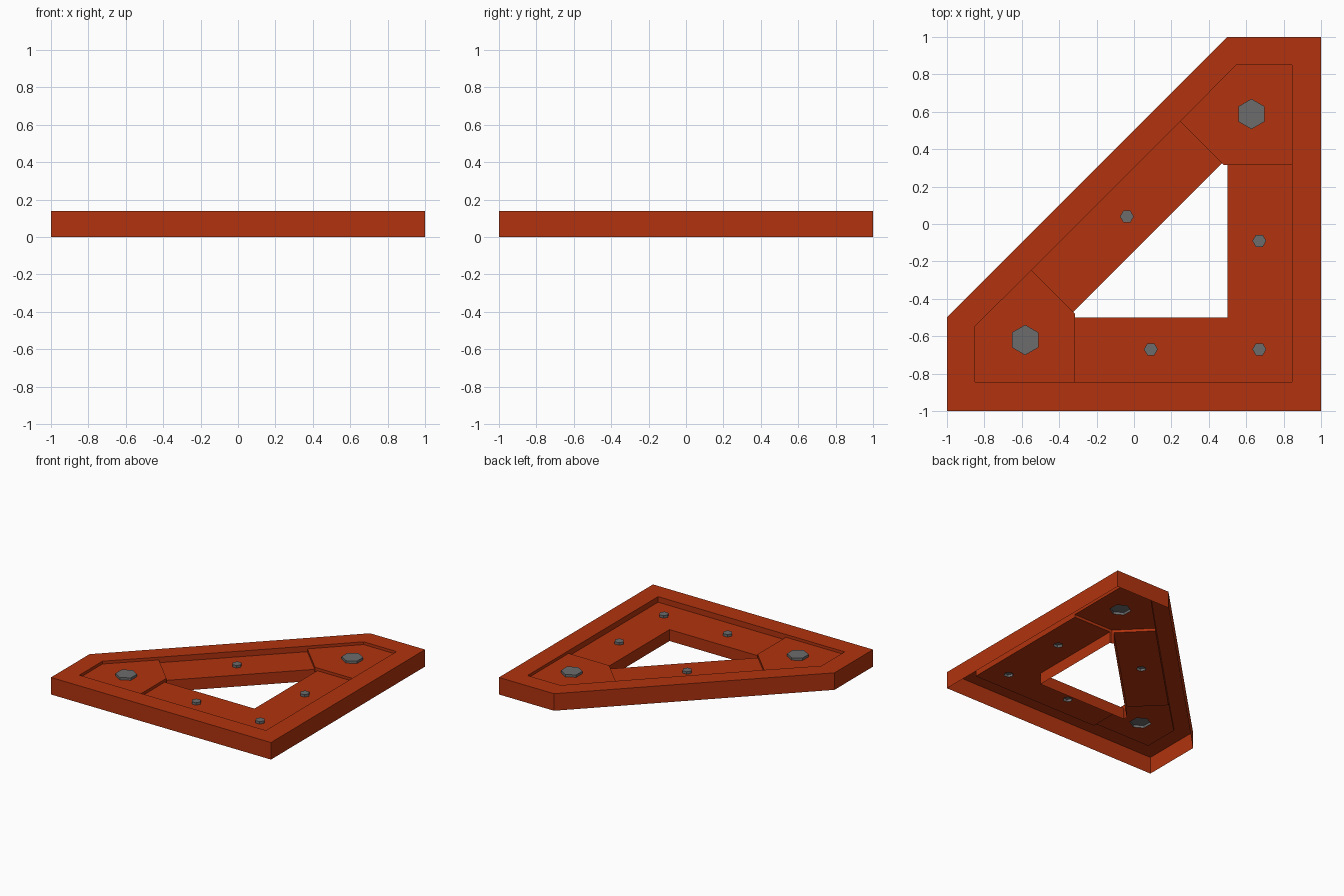
import bpy, bmesh, math
from mathutils import Vector

if "Cube" in bpy.data.objects:
    bpy.data.objects.remove(bpy.data.objects["Cube"])

RIM, PLATE, FLOOR = 0.14, 0.117, 0.094   # surface levels
BOLT_H = 0.02


def material(name, rgb):
    m = bpy.data.materials.new(name)
    m.use_nodes = True
    m.diffuse_color = (*rgb, 1)
    m.node_tree.nodes["Principled BSDF"].inputs["Base Color"].default_value = (*rgb, 1)
    return m


orange = material("burnt orange", (0.445, 0.033, 0.0045))
grey = material("bolt grey", (0.15, 0.15, 0.15))


def flip(pts):
    """Mirror points across the diagonal symmetry line."""
    return [(-y, -x) for x, y in pts]


def sheet(bm, z, *loops):
    """Flat sheet: the first loop is the outline, the others are holes."""
    edges = []
    for loop in loops:
        vs = [bm.verts.new((x, y, z)) for x, y in loop]
        edges += [bm.edges.new((v, vs[i - 1])) for i, v in enumerate(vs)]
    bmesh.ops.triangle_fill(bm, edges=edges, use_dissolve=False,
                            use_beauty=True, normal=(0, 0, 1))


def wall(bm, path, z0, z1):
    """Upright strip along a path."""
    for (ax, ay), (bx, by) in zip(path, path[1:]):
        bm.faces.new([bm.verts.new(p) for p in
                      ((ax, ay, z0), (bx, by, z0), (bx, by, z1), (ax, ay, z1))])


def hexagon(x, y, r, turn):
    return [(x + r * math.cos(math.radians(60 * i + turn)),
             y + r * math.sin(math.radians(60 * i + turn))) for i in range(6)]


def finish(bm, name, mat):
    bmesh.ops.remove_doubles(bm, verts=bm.verts, dist=0.0005)
    bmesh.ops.recalc_face_normals(bm, faces=bm.faces)
    top = max(bm.faces, key=lambda f: (round(f.calc_center_median().z, 4), abs(f.normal.z)))
    if top.normal.z < 0:
        bmesh.ops.reverse_faces(bm, faces=bm.faces)
    me = bpy.data.meshes.new(name)
    bm.to_mesh(me)
    bm.free()
    me.materials.append(mat)
    bpy.context.collection.objects.link(bpy.data.objects.new(name, me))


# Outlines of the frame, its corner plates and its sunken floors
outer = [(-1, -1), (1, -1), (1, 1), (0.5, 1), (-1, -0.5)]
E, CUT, H = 0.846, 0.315, 0.5
step_out, step_in = (0.247, 0.547), (0.47, 0.324)
notch, hole_top, side = (0.479, CUT), (H, CUT), (E, CUT)
rim_end = [side, (E, 0.85), (0.546, 0.85), step_out]
plate = rim_end + [step_in, notch, hole_top]
arm = [hole_top, (H, -H)] + flip([hole_top])
arm_rim = flip([side]) + [(E, -E), side]
bar_rim = [step_out] + flip([step_out])
bar_hole = [step_in] + flip([step_in])
inner = rim_end + flip(rim_end)[::-1] + [(E, -E)]

# Bolt positions: name, centre, radius, turn, base level
big = [("upper_plate_bolt", 0.628, 0.588), ("lower_plate_bolt", -0.582, -0.62)]
small = [("side_arm_bolt", 0.67, -0.09), ("corner_bolt", 0.67, -0.67),
         ("front_arm_bolt", 0.09, -0.67), ("diagonal_bolt", -0.038, 0.04)]
hexes = {n: hexagon(x, y, 0.081, 30) for n, x, y in big}
hexes.update({n: hexagon(x, y, 0.037, 0) for n, x, y in small})

# Frame: a thin shell, open underneath
bm = bmesh.new()
sheet(bm, RIM, outer, inner)
wall(bm, outer + outer[:1], 0, RIM)
for mirrored, (bolt, _, _) in zip((lambda p: p, flip), big):
    sheet(bm, PLATE, mirrored(plate), hexes[bolt])
    wall(bm, mirrored(rim_end), PLATE, RIM)
    wall(bm, mirrored([step_out, step_in]), FLOOR, PLATE)
    wall(bm, mirrored([hole_top, side]), FLOOR, PLATE)
    wall(bm, mirrored([step_in, notch, hole_top]), 0, PLATE)
sheet(bm, FLOOR, arm + arm_rim, *[hexes[n] for n, _, _ in small[:3]])
sheet(bm, FLOOR, bar_rim + bar_hole[::-1], hexes["diagonal_bolt"])
for path in (arm_rim, bar_rim):
    wall(bm, path, FLOOR, RIM)
for path in (arm, bar_hole):
    wall(bm, path, 0, FLOOR)
finish(bm, "triangular_frame", orange)

# Hexagonal bolt heads
for name, loop in hexes.items():
    base = PLATE if "plate" in name else FLOOR
    bm = bmesh.new()
    sheet(bm, base + BOLT_H, loop)
    wall(bm, loop + loop[:1], base, base + BOLT_H)
    finish(bm, name, grey)
